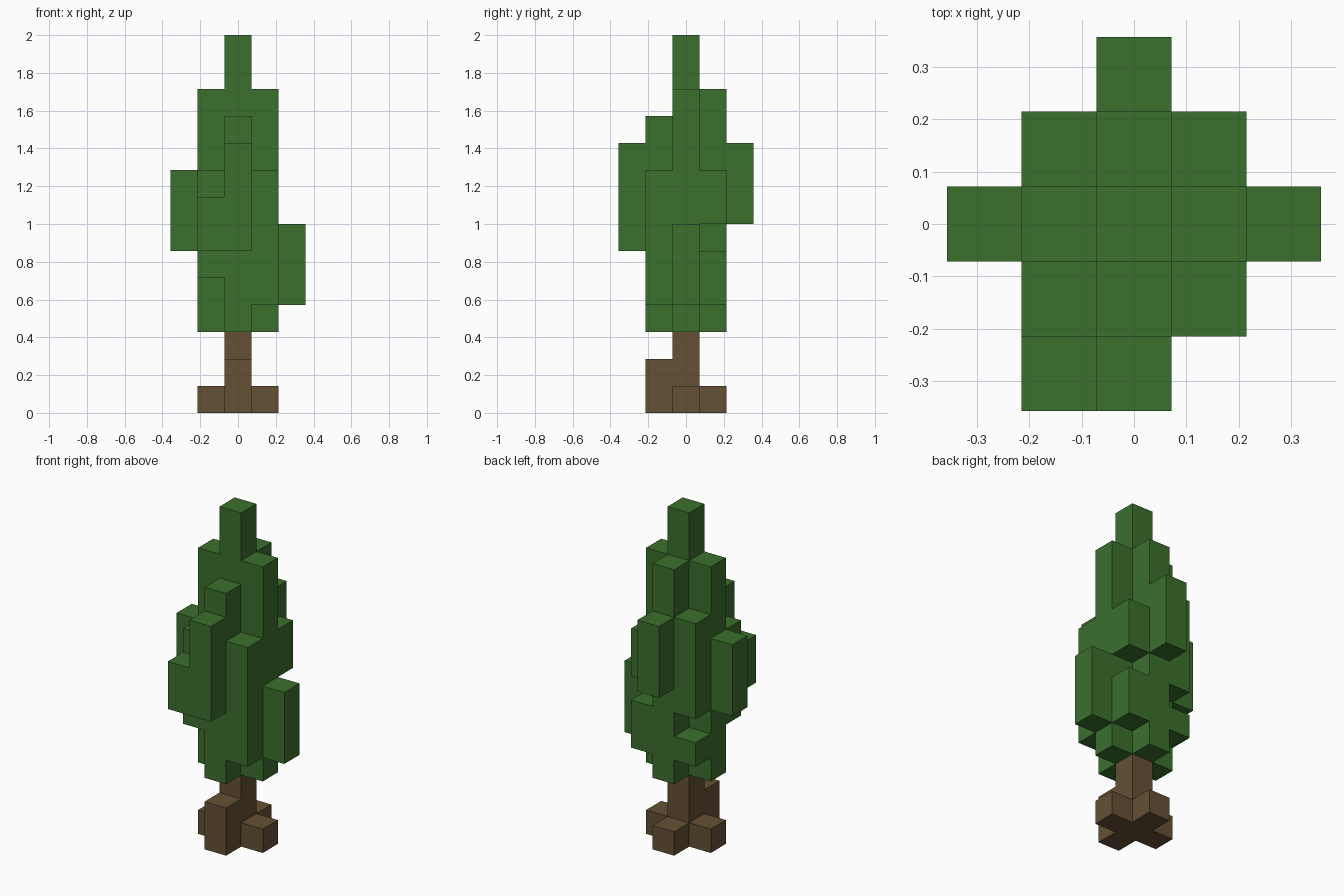
import bpy
import bmesh
from mathutils import Vector

if "Cube" in bpy.data.objects:
    bpy.data.objects.remove(bpy.data.objects["Cube"])

U = 1 / 7  # edge of one block; the tree is 14 blocks tall


def material(name, colour):
    m = bpy.data.materials.new(name)
    m.diffuse_color = (*colour, 1)
    m.use_nodes = True
    m.node_tree.nodes["Principled BSDF"].inputs["Base Color"].default_value = m.diffuse_color
    return m


green = material("leaf_green", (0.045, 0.162, 0.027))
brown = material("bark_brown", (0.130, 0.082, 0.035))

# Each column: x cell, y cell, bottom block, top block
TRUNK = [(0, 0, 0, 3)]
ROOTS = [(0, -1, 0, 2), (0, 1, 0, 1), (-1, 0, 0, 1), (1, 0, 0, 1)]
FOLIAGE = [
    (0, 0, 3, 14),                                              # core and tip
    (1, 0, 3, 12), (-1, 0, 3, 12), (0, 1, 3, 12), (0, -1, 3, 11),  # inner ring
    (1, -1, 4, 9), (-1, -1, 5, 9),                              # front corners
    (1, 1, 4, 6), (1, 1, 7, 9), (-1, 1, 4, 5), (-1, 1, 6, 10),  # notched back corners
    (2, 0, 4, 7), (-2, 0, 6, 9), (0, 2, 7, 10),                 # outer tufts
    (0, -2, 6, 10), (-1, -2, 6, 8),
]


def cells(columns):
    return {(x, y, z) for x, y, lo, hi in columns for z in range(lo, hi)}


FILLED = cells(TRUNK + ROOTS + FOLIAGE)
SIDES = [Vector(s) for s in ((1, 0, 0), (-1, 0, 0), (0, 1, 0), (0, -1, 0), (0, 0, 1), (0, 0, -1))]


def block_part(name, columns, mat):
    """Joins block columns into one mesh holding only the outer faces."""
    bm = bmesh.new()
    for cell in sorted(cells(columns)):
        centre = Vector(cell) + Vector((0, 0, 0.5))
        for n in SIDES:
            if tuple(int(c) for c in Vector(cell) + n) in FILLED:
                continue
            a = Vector((n.y, n.z, n.x))
            b = n.cross(a)
            corners = [(-1, -1), (1, -1), (1, 1), (-1, 1)]
            bm.faces.new([bm.verts.new((centre + (n + a * s + b * t) / 2) * U) for s, t in corners])
    bmesh.ops.remove_doubles(bm, verts=bm.verts, dist=0.001)
    mesh = bpy.data.meshes.new(name)
    bm.to_mesh(mesh)
    bm.free()
    mesh.materials.append(mat)
    obj = bpy.data.objects.new(name, mesh)
    bpy.context.collection.objects.link(obj)
    return obj


block_part("trunk", TRUNK, brown)
block_part("roots", ROOTS, brown)
block_part("foliage", FOLIAGE, green)
